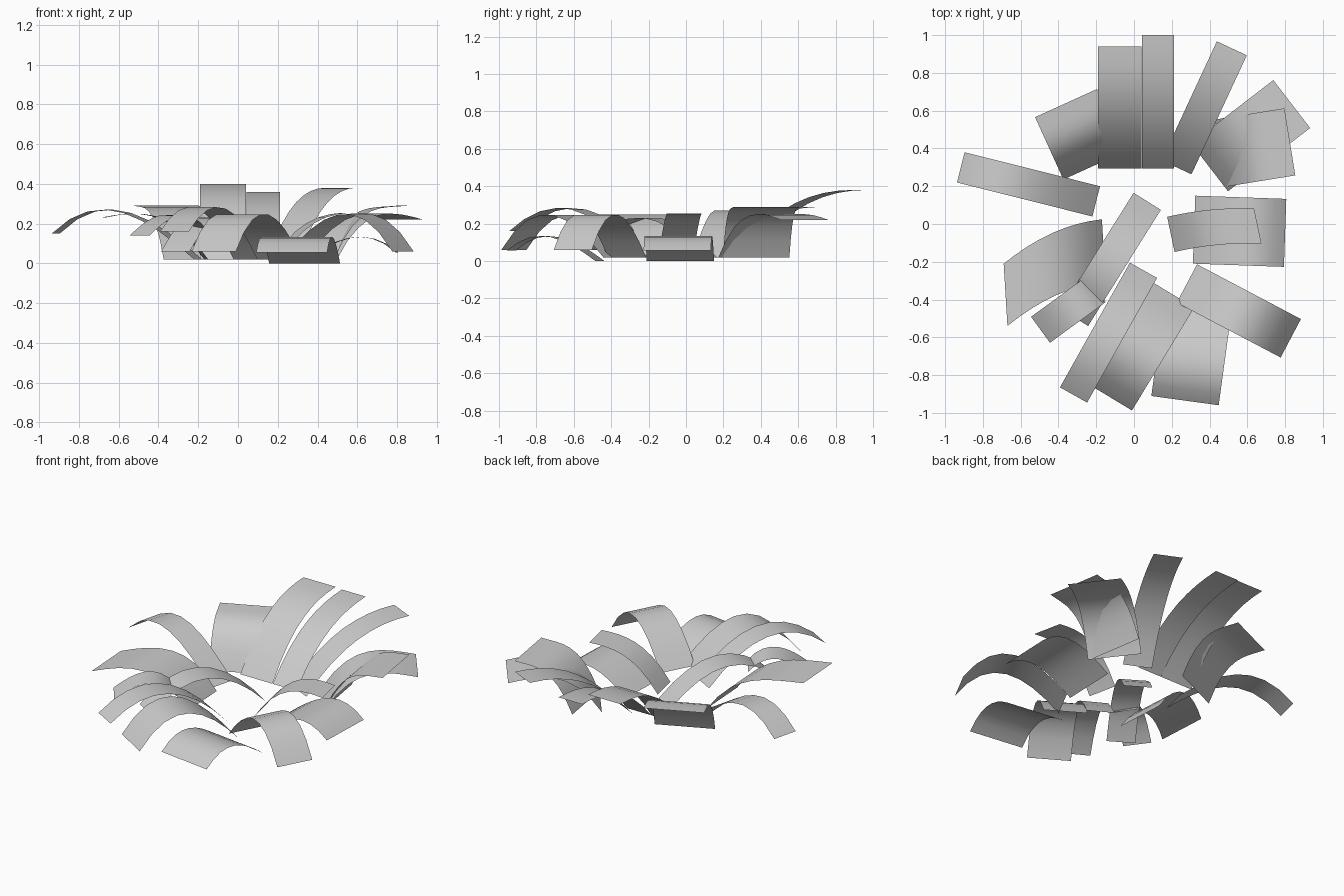
import bpy
from mathutils import Vector

cube = bpy.data.objects.get("Cube")
if cube:
    bpy.data.objects.remove(cube, do_unlink=True)

grey = bpy.data.materials.new("light_grey")
grey.use_nodes = True
grey.diffuse_color = (0.6, 0.6, 0.6, 1)
grey.node_tree.nodes["Principled BSDF"].inputs["Base Color"].default_value = (0.6, 0.6, 0.6, 1)

SEGMENTS = 8
# Height profiles: four evenly spaced heights from root to tip
WIDE_RISE = (.02, .22, .28, .29)
LOW_ARCH = (0, .1, .132, .055)
DROOP = (.02, .205, .24, .06)


def height(h, t):
    """Smooth cubic through four evenly spaced heights."""
    s = 3 * t
    return (-h[0] * (s - 1) * (s - 2) * (s - 3) / 6 + h[1] * s * (s - 2) * (s - 3) / 2
            - h[2] * s * (s - 1) * (s - 3) / 2 + h[3] * s * (s - 1) * (s - 2) / 6)


def leaf(name, root, tip, width, profile, across=None, bow=0):
    """Curved sheet from root to tip; across slants its ends, bow curves it sideways."""
    root, tip = Vector(root), Vector(tip)
    side = Vector(across) if across else (tip - root).orthogonal()
    side = side.normalized() * width / 2
    verts, faces = [], []
    for i in range(SEGMENTS + 1):
        t = i / SEGMENTS
        p = root.lerp(tip, t) + side.normalized() * bow * 4 * t * (1 - t)
        z = height(profile, t)
        verts += [(*(p - side), z), (*(p + side), z)]
        if i:
            k = 2 * i
            faces.append((k - 2, k, k + 1, k - 1))
    mesh = bpy.data.meshes.new(name)
    mesh.from_pydata(verts, [], faces)
    # Upper side faces up
    if mesh.polygons[0].normal.z < 0:
        mesh.flip_normals()
    mesh.materials.append(grey)
    mesh.shade_smooth()
    obj = bpy.data.objects.new(name, mesh)
    bpy.context.collection.objects.link(obj)


# Tall leaves at the back
leaf("back_leaf_wide", (-.075, .295), (-.075, .94), .23, (.02, .26, .37, .40))
leaf("back_leaf_narrow", (.127, .295), (.127, 1), .17, (.02, .23, .33, .36))
leaf("back_leaf_left", (.225, .3), (.518, .93), .175, (.02, .24, .35, .38))
leaf("back_leaf_right", (-.21, .31), (-.36, .64), .36, WIDE_RISE)

# Leaves on the left side
leaf("left_leaf_back", (.4, .3), (.835, .635), .32, (.02, .21, .25, .22))
leaf("left_leaf_upright", (.455, .375), (.825, .435), .36, WIDE_RISE)
leaf("left_leaf_low", (.318, -.03), (.8, -.047), .36, LOW_ARCH)
leaf("left_leaf_inner", (.195, -.055), (.655, -.01), .19, (.02, .19, .25, .25),
     across=(-.04, .19), bow=.015)
leaf("left_leaf_front", (.28, -.315), (.83, -.605), .23, DROOP)

# Leaves at the front
leaf("front_leaf_low", (.335, -.46), (.27, -.935), .36, LOW_ARCH)
leaf("front_leaf_middle", (.208, -.375), (-.122, -.92), .26, DROOP)
leaf("front_leaf_long", (.05, -.245), (-.32, -.905), .165, (.02, .23, .28, .16))

# Leaves on the right side
leaf("right_leaf_inner", (.07, .12), (-.315, -.495), .17, (.02, .2, .22, .06))
leaf("right_leaf_short", (-.2, -.345), (-.495, -.56), .17, (.16, .24, .22, .14))
leaf("right_leaf_wide", (-.16, -.14), (-.68, -.375), .33, (.02, .2, .25, .23),
     across=(-.02, .33), bow=.045)
leaf("right_leaf_long", (-.2, .12), (-.917, .3), .165, (.02, .2, .27, .15))
